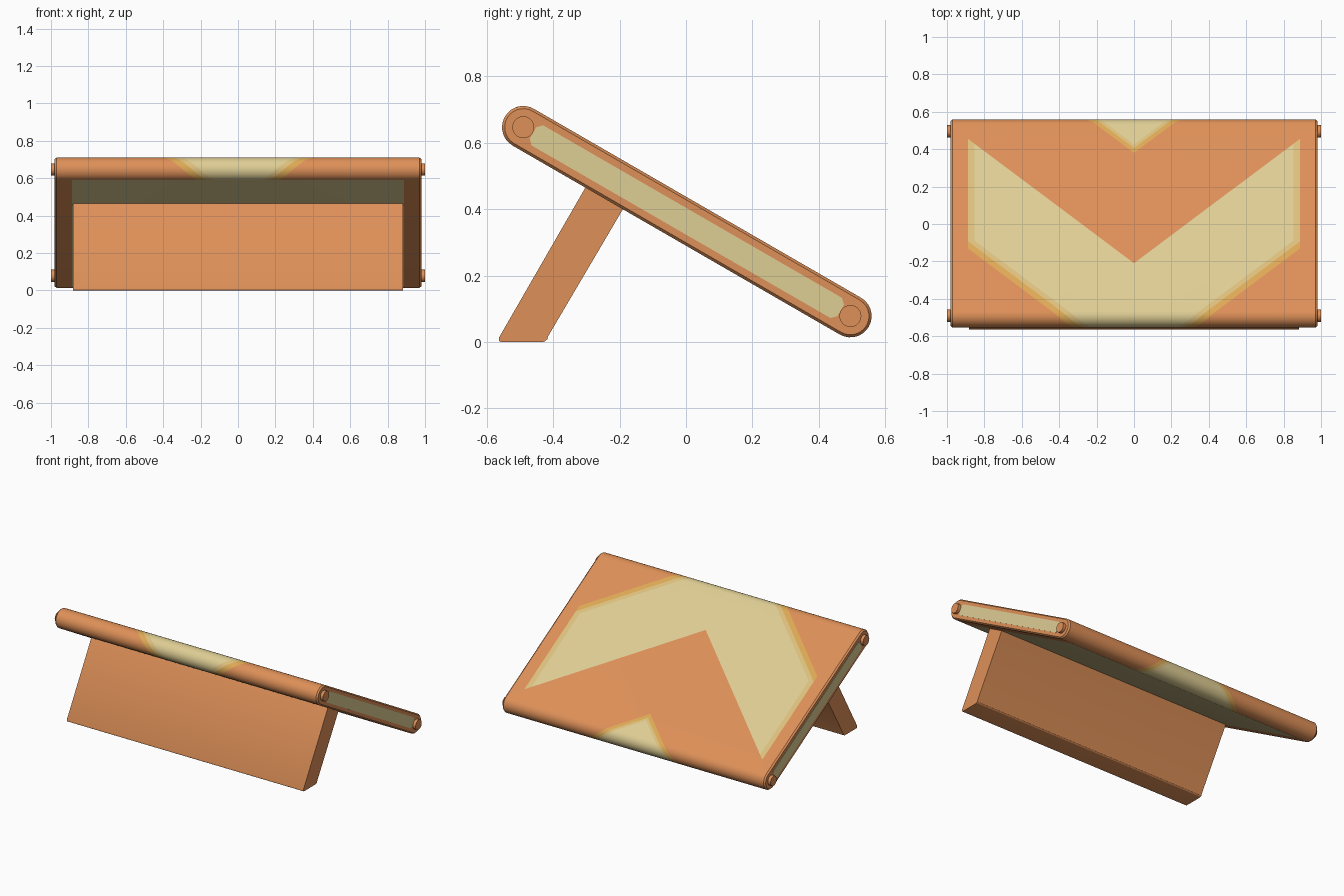
import bpy, bmesh, math
from mathutils import Vector

if "Cube" in bpy.data.objects:
    bpy.data.objects.remove(bpy.data.objects["Cube"])

def mat(name, rgb):
    m = bpy.data.materials.new(name)
    lin = [((c / 255 + 0.055) / 1.055) ** 2.4 for c in rgb]
    m.diffuse_color = (*lin, 1)
    m.use_nodes = True
    m.node_tree.nodes["Principled BSDF"].inputs["Base Color"].default_value = m.diffuse_color
    return m

ORANGE = mat("orange", (222, 144, 88))
CREAM = mat("cream", (222, 205, 148))
AMBER = mat("amber", (222, 170, 85))
PALE = mat("pale yellow", (221, 192, 125))

L, R, W = 0.569, 0.064, 0.98         # half length between rounds, half thickness, half width
ARC = math.pi * R
C, S = math.cos(math.radians(30)), math.sin(math.radians(30))

def world(x, s, n):
    """Tilted panel coordinates (along slope, normal) to world."""
    return Vector((x, 0.0025 + C * s + S * n, 0.3625 - S * s + C * n))

def finish(name, bm, mats, smooth=True):
    bmesh.ops.recalc_face_normals(bm, faces=bm.faces[:])
    me = bpy.data.meshes.new(name)
    bm.to_mesh(me)
    bm.free()
    for m in mats:
        me.materials.append(m)
    ob = bpy.data.objects.new(name, me)
    bpy.context.collection.objects.link(ob)
    if smooth:
        bpy.ops.object.select_all(action='DESELECT')
        ob.select_set(True)
        bpy.context.view_layer.objects.active = ob
        bpy.ops.object.shade_smooth_by_angle(angle=math.radians(30))
    return ob

def prism(name, outline, x0, x1, mats, smooth=False):
    """Extrude a list of (s, n) points along x."""
    bm = bmesh.new()
    a = [bm.verts.new(world(x0, *p)) for p in outline]
    b = [bm.verts.new(world(x1, *p)) for p in outline]
    bm.faces.new(a)
    bm.faces.new(b[::-1])
    for i in range(len(a)):
        j = (i + 1) % len(a)
        bm.faces.new((a[i], a[j], b[j], b[i]))
    return finish(name, bm, mats, smooth)

# --- panel: unrolled sheet, cut along the pattern, then wrapped round the profile
K = 0.865                            # slope of the chevron lines
INNER, OUTER, WEDGE = -0.282, -0.569 - 0.45 * K, 0.399
O1, O2 = OUTER + 0.05 * K, OUTER + 0.09 * K
W1, W2 = WEDGE + 0.035 * K, WEDGE + 0.06 * K
SIDE, SIDE_IN = 0.887, 0.853

def wrap(t):
    """Sheet coordinate to profile point and outward normal."""
    if t > L + ARC:
        return 2 * L + ARC - t, -R, 0, -1
    if abs(t) <= L:
        return t, R, 0, 1
    a = (abs(t) - L) / R
    g = math.copysign(1, t)
    return g * (L + R * math.sin(a)), R * math.cos(a), g * math.sin(a), math.cos(a)

def colour(x, t):
    a = abs(x)
    if a > SIDE:
        return 0
    if t > L + ARC:                  # underside
        return 1
    v = t - K * a
    if v > WEDGE:                    # small wedge
        return 2 if v < W1 else 3 if v < W2 else 1
    if OUTER < v < INNER:            # large chevron
        return 2 if v < O1 else 3 if (v < O2 or a > SIDE_IN) else 1
    return 0

SEG = 14
rows = [-L - ARC * (1 - i / SEG) for i in range(SEG + 1)]
rows += [L + ARC * i / SEG for i in range(SEG + 1)] + [3 * L + ARC]
bm = bmesh.new()
pairs = [(bm.verts.new((-W, t, 0)), bm.verts.new((W, t, 0))) for t in rows]
for p, q in zip(pairs, pairs[1:]):
    bm.faces.new((p[0], p[1], q[1], q[0]))

def cut(co, no):
    bmesh.ops.bisect_plane(bm, geom=bm.verts[:] + bm.edges[:] + bm.faces[:],
                           dist=1e-5, plane_co=co, plane_no=no)

for g in (1, -1):
    for x in (SIDE, SIDE_IN, 0.97):
        cut((g * x, 0, 0), (1, 0, 0))
    for c in (INNER, OUTER, O1, O2, WEDGE, W1, W2):
        cut((0, c, 0), Vector((-g * K, 1, 0)).normalized())
cut((0, 0, 0), (1, 0, 0))
for f in bm.faces:
    c = f.calc_center_median()
    f.material_index = colour(c.x, c.y)
for v in bm.verts:
    s, n, ds, dn = wrap(v.co.y)
    inset = 0.008 * max(0, (abs(v.co.x) - 0.97) / 0.01)   # softened end rims
    v.co = world(v.co.x, s - ds * inset, n - dn * inset)
bmesh.ops.remove_doubles(bm, verts=bm.verts[:], dist=1e-5)
old = set(bm.faces)
bmesh.ops.holes_fill(bm, edges=[e for e in bm.edges if e.is_boundary], sides=0)
for f in bm.faces:
    if f not in old:
        f.material_index = 0
finish("panel", bm, [ORANGE, CREAM, AMBER, PALE])

# --- side strips and end pins on both ends
strip = [(-0.535, -0.02), (-0.52, -0.035), (0.52, -0.035), (0.535, -0.02),
         (0.535, 0.02), (0.52, 0.035), (-0.52, 0.035), (-0.535, 0.02)]
for g, side in ((1, "right"), (-1, "left")):
    prism(side + "_strip", strip, g * 0.978, g * 0.982, [CREAM])
    for s, end in ((-L, "upper"), (L, "lower")):
        ring = [(s + 0.033 * math.cos(i * math.tau / 24), 0.033 * math.sin(i * math.tau / 24))
                for i in range(24)]
        prism(f"{side}_{end}_pin", ring, g * 0.97, g * 1.0, [ORANGE], True)

# --- support leg, square to the panel and trimmed level with the ground
def local(y, z):
    y, z = y - 0.0025, z - 0.3625
    return C * y - S * z, S * y + C * z

foot = [(-0.415, 0.018), (-0.418, 0.008), (-0.427, 0.001), (-0.435, 0.0),
        (-0.558, 0.0), (-0.563, 0.003), (-0.563, 0.014)]
leg = [(-0.316, -0.06), (-0.1855, -0.06)] + [local(*p) for p in foot]
prism("support_leg", leg, -0.882, 0.882, [ORANGE], True)
